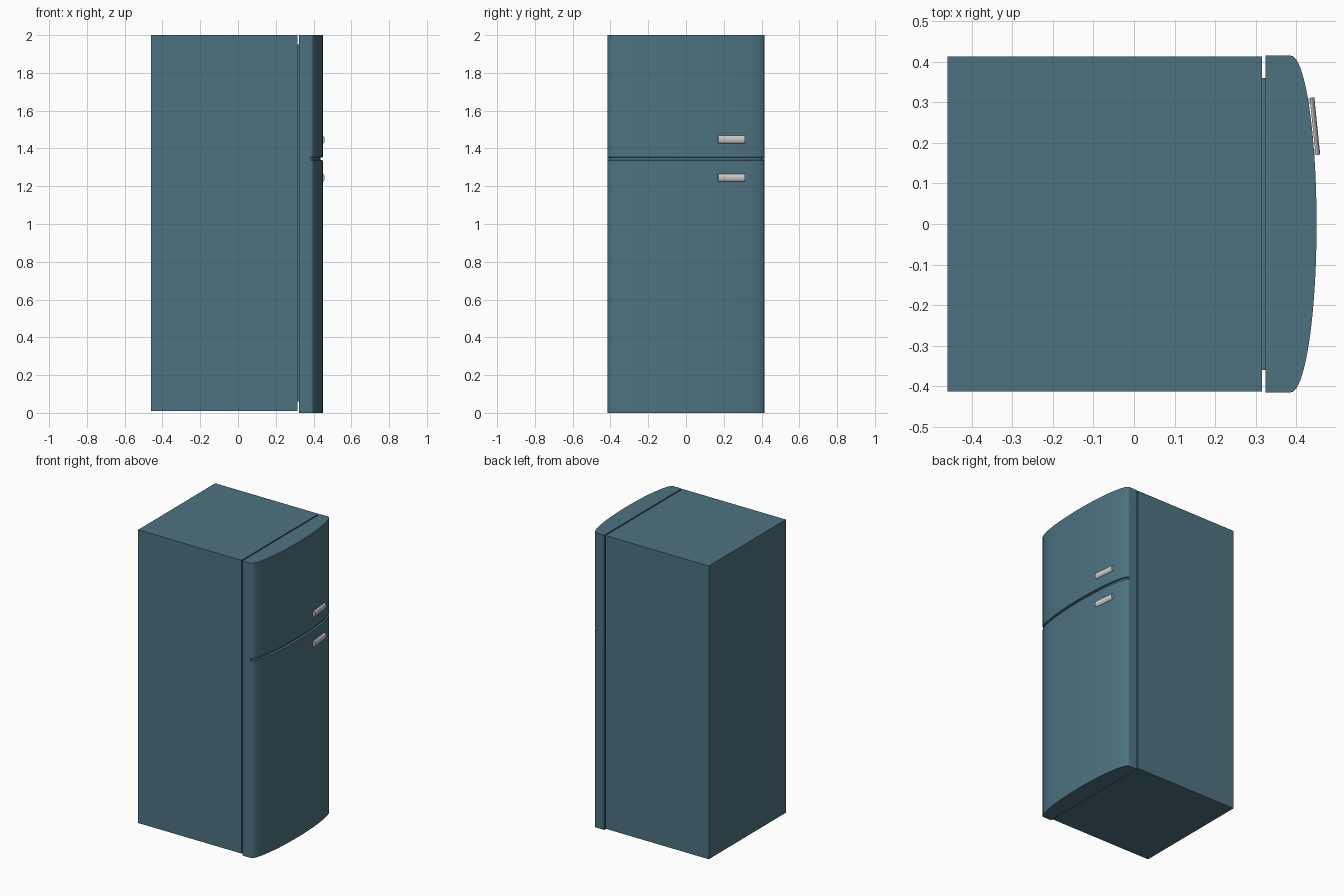
import bpy, bmesh
from math import sin, cos, pi
from mathutils import Vector

if "Cube" in bpy.data.objects:
    bpy.data.objects.remove(bpy.data.objects["Cube"])

teal = bpy.data.materials.new("teal_enamel")
teal.diffuse_color = (0.075, 0.17, 0.22, 1)
teal.use_nodes = True
teal.node_tree.nodes["Principled BSDF"].inputs["Base Color"].default_value = teal.diffuse_color


def finish(name, bm, mat=None, smooth=False):
    bmesh.ops.remove_doubles(bm, verts=bm.verts, dist=1e-5)
    bmesh.ops.recalc_face_normals(bm, faces=bm.faces)
    me = bpy.data.meshes.new(name)
    bm.to_mesh(me)
    bm.free()
    ob = bpy.data.objects.new(name, me)
    bpy.context.collection.objects.link(ob)
    if mat:
        me.materials.append(mat)
    if smooth:
        bpy.ops.object.select_all(action='DESELECT')
        ob.select_set(True)
        bpy.context.view_layer.objects.active = ob
        bpy.ops.object.shade_smooth_by_angle(angle=0.5)
    return ob


def loft(bm, rings):
    """Skin matching closed rings of points and cap both ends."""
    rows = [[bm.verts.new(p) for p in r] for r in rings]
    n = len(rows[0])
    for a, b in zip(rows, rows[1:]):
        for i in range(n):
            j = (i + 1) % n
            bm.faces.new((a[i], a[j], b[j], b[i]))
    bm.faces.new(rows[0][::-1])
    bm.faces.new(rows[-1])


def box(name, lo, hi, mat):
    bm = bmesh.new()
    ring = [(lo[0], lo[1]), (hi[0], lo[1]), (hi[0], hi[1]), (lo[0], hi[1])]
    loft(bm, [[(x, y, z) for x, y in ring] for z in (lo[2], hi[2])])
    return finish(name, bm, mat)


# Cabinet and recessed door seal
box("cabinet", (-0.46, -0.413, 0.01), (0.315, 0.413, 2.0), teal)
box("door_seal", (0.31, -0.36, 0.06), (0.33, 0.36, 1.95), teal)

# Bowed door front with a groove dividing freezer from fridge
W, BACK, SIDE, BOW, STEPS = 0.415, 0.324, 0.386, 0.064, 40


def door_ring(z, inset):
    pts = [(BACK, -W), (SIDE, -W)]
    for i in range(STEPS + 1):
        t = -pi / 2 + pi * i / STEPS
        pts.append((SIDE + (BOW - inset) * cos(t), (W - inset) * sin(t)))
    pts += [(SIDE, W), (BACK, W)]
    return [(x, y, z) for x, y in pts]


bm = bmesh.new()
loft(bm, [door_ring(z, d) for z, d in
          ((0, 0), (1.336, 0), (1.339, 0.013), (1.351, 0.013), (1.354, 0), (2.0, 0))])
finish("door_front", bm, teal, True)

# Handles: half-round bars on two end posts, angled along the bowed door
start, end = Vector((0.4475, 0.17, 0)), Vector((0.433, 0.311, 0))
along = (end - start).normalized()
out = Vector((along.y, -along.x, 0))
length = (end - start).length


def handle_part(bm, section, z, a, b):
    loft(bm, [[start + along * u + out * n + Vector((0, 0, z + h))
               for n, h in section] for u in (a, b)])


bar = [(0.0115 * cos(t), 0.021 * sin(t))
       for t in (-pi / 2 + pi * i / 14 for i in range(15))]
post = [(-0.01, -0.015), (0.002, -0.015), (0.002, 0.015), (-0.01, 0.015)]
for name, z in (("upper_handle", 1.447), ("lower_handle", 1.245)):
    bm = bmesh.new()
    handle_part(bm, bar, z, 0, length)
    handle_part(bm, post, z, 0.002, 0.014)
    handle_part(bm, post, z, length - 0.014, length - 0.002)
    finish(name, bm, None, True)
